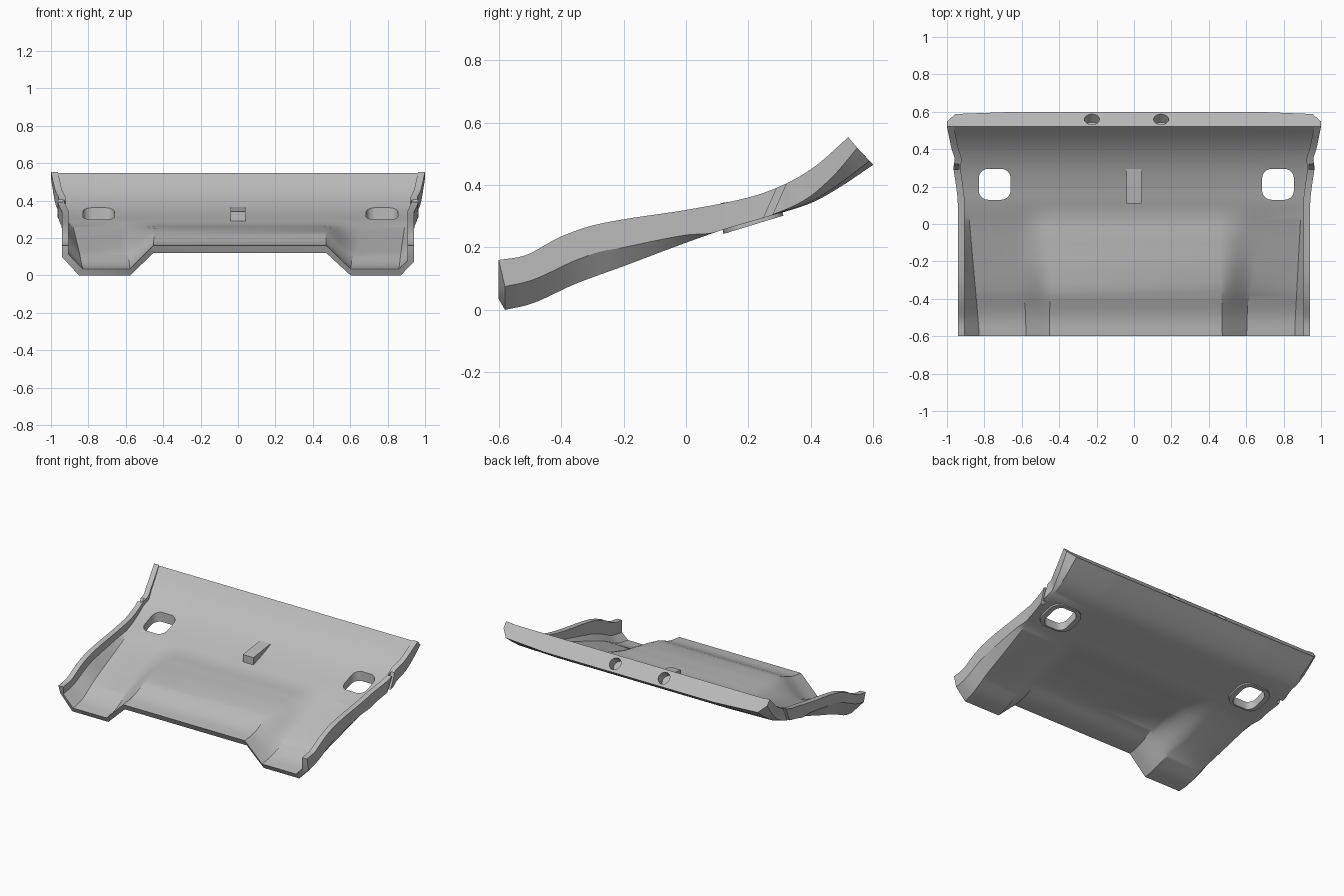
import bpy, bmesh, math
from mathutils import Matrix, Vector

if "Cube" in bpy.data.objects:
    bpy.data.objects.remove(bpy.data.objects["Cube"], do_unlink=True)

grey = bpy.data.materials.new("plain_grey")
grey.use_nodes = True
colour = (0.5, 0.5, 0.5, 1)
grey.diffuse_color = colour
grey.node_tree.nodes["Principled BSDF"].inputs["Base Color"].default_value = colour


def curve(*pts):
    """Smooth function through (y, value) points that never overshoots."""
    slopes = [(b[1] - a[1]) / (b[0] - a[0]) for a, b in zip(pts, pts[1:])]
    tang = [slopes[0]]
    for a, b in zip(slopes, slopes[1:]):
        tang.append(2 * a * b / (a + b) if a * b > 0 else 0)
    tang.append(slopes[-1])

    def value(y):
        y = min(max(y, pts[0][0]), pts[-1][0])
        i = 0
        while i < len(pts) - 2 and y > pts[i + 1][0]:
            i += 1
        (y0, a), (y1, b) = pts[i], pts[i + 1]
        h = y1 - y0
        u = (y - y0) / h
        return (a * (1 + 2 * u) * (1 - u) ** 2 + tang[i] * h * u * (1 - u) ** 2
                + b * u * u * (3 - 2 * u) + tang[i + 1] * h * u * u * (u - 1))
    return value


# Lengthwise profiles
floor_top = curve((-.6, .035), (-.51, .05), (-.35, .12), (-.2, .175), (0, .247), (.11, .292),
                  (.2, .322), (.3, .365), (.38, .413), (.45, .472), (.52, .548))
floor_low = curve((-.58, 0), (-.51, .015), (-.35, .085), (-.2, .14), (0, .215), (.12, .257),
                  (.25, .295), (.4, .342), (.48, .385), (.6, .465))
rim_top = curve((-.6, .16), (-.53, .17), (-.4, .235), (-.3, .27), (-.2, .29), (0, .32),
                (.2, .36), (.3, .395), (.4, .45), (.52, .553))
rise = curve((-.6, .125), (-.53, .122), (-.4, .117), (-.25, .09), (-.1, .05), (.11, 0), (.52, 0))
lift = curve((-.6, 1), (-.3, 1), (-.2, .8), (0, .33), (.1, 0), (.52, 0))
lean = curve((-.6, .02), (-.52, .005), (-.45, 0), (.25, 0), (.4, .025), (.52, .08))
rim_x = curve((-.6, .942), (.1, .942), (.25, .958), (.3, .965), (.34, .958), (.4, .975), (.52, 1))
corner = curve((-.6, 0), (.22, 0), (.52, 1))
soften = curve((-.6, 0), (-.45, .1), (-.2, 1), (.52, 1))
RAMP = 6


def half_section(y, side):
    """Top and bottom points of one half, from the rim to the raised middle."""
    right = side < 0
    xo, zt = rim_x(y), floor_top(y)
    xi = xo - .037
    out_lift, in_lift, base = (.1, .075, .83) if right else (.075, .04, .86)
    mix = (y + .6) / 1.12
    inset = xi - base if y < -.55 else (.905 - base) * max(0, 1 - (y + .55) / .85)
    yb = y + lean(y)

    def low(x, extra, f):
        f = 1 - (1 - f) * corner(y)
        z = zt + (floor_low(yb) - zt) * f + extra
        return (side * x, y + lean(y) * f, z)

    top = [(side * xi, y, rim_top(y)),
           (side * xi, y, zt + in_lift * lift(y) + .001),
           (side * (xi - max(inset, .01)), y, zt)]
    bot = [(side * xo, y, rim_top(y)),
           low(xo, out_lift * lift(y), .35),
           low((.85 if right else .87) * (1 - mix) + .955 * mix, 0, .85)]
    # Ramp from the channel up to the middle
    foot, head = (.577, .452) if right else (.602, .472)
    spread = .05 * soften(y)
    foot, head = foot + spread, head - spread * .3
    for i in range(RAMP + 1):
        u = i / RAMP
        s = u + (u * u * (3 - 2 * u) - u) * soften(y)
        x = foot + (head - foot) * u
        top.append((side * x, y, zt + rise(y) * s))
        bot.append(low(x, .96 * rise(y) * s, 1))
    return top, bot


def finish(bm, name):
    bmesh.ops.recalc_face_normals(bm, faces=bm.faces)
    mesh = bpy.data.meshes.new(name)
    bm.to_mesh(mesh)
    bm.free()
    mesh.materials.append(grey)
    ob = bpy.data.objects.new(name, mesh)
    bpy.context.collection.objects.link(ob)
    return ob


def prism(name, outline, depth, matrix):
    """Outline in local xy, extruded both ways along local z."""
    bm = bmesh.new()
    a = [bm.verts.new(matrix @ Vector((x, y, -depth / 2))) for x, y in outline]
    b = [bm.verts.new(matrix @ Vector((x, y, depth / 2))) for x, y in outline]
    bm.faces.new(a)
    bm.faces.new(b)
    n = len(a)
    for i in range(n):
        j = (i + 1) % n
        bm.faces.new((a[i], a[j], b[j], b[i]))
    return finish(bm, name)


def rounded(w, h, r, seg=6):
    pts = []
    for k, (sx, sy) in enumerate(((1, 1), (-1, 1), (-1, -1), (1, -1))):
        for i in range(seg + 1):
            a = math.pi / 2 * (k + i / seg)
            pts.append((sx * (w / 2 - r) + r * math.cos(a), sy * (h / 2 - r) + r * math.sin(a)))
    return pts


def cut(ob, cutters):
    bpy.context.view_layer.objects.active = ob
    for c in cutters:
        c.hide_render = True
        mod = ob.modifiers.new("cut", 'BOOLEAN')
        mod.operation, mod.solver, mod.object = 'DIFFERENCE', 'EXACT', c
        bpy.ops.object.modifier_apply(modifier=mod.name)


def smooth(ob, angle=28):
    bpy.ops.object.select_all(action='DESELECT')
    ob.select_set(True)
    bpy.context.view_layer.objects.active = ob
    bpy.ops.object.shade_smooth_by_angle(angle=math.radians(angle))


# Main shell, lofted from front to back
bm = bmesh.new()
STEPS = 56
rows = []
for k in range(STEPS + 1):
    y = -.6 + 1.12 * k / STEPS
    (rt, rb), (lt, lb) = half_section(y, -1), half_section(y, 1)
    rows.append(([bm.verts.new(p) for p in rt + lt[::-1]],
                 [bm.verts.new(p) for p in rb + lb[::-1]]))
count = len(rows[0][0])
for (t0, b0), (t1, b1) in zip(rows, rows[1:]):
    for i in range(count - 1):
        bm.faces.new((t0[i], t0[i + 1], t1[i + 1], t1[i]))
        bm.faces.new((b0[i], b1[i], b1[i + 1], b0[i + 1]))
    for e in (0, -1):
        bm.faces.new((t0[e], t1[e], b1[e], b0[e]))
for t, b in (rows[0], rows[-1]):
    for i in range(count - 1):
        bm.faces.new((t[i], b[i], b[i + 1], t[i + 1]))
shell = finish(bm, "shell")

# Handle openings, round sockets in the rear edge, and notches in the rims
windows = [prism("opening_cutter", rounded(.17, .165, .05), 1, Matrix.Translation((x, .212, .3)))
           for x in (-.745, .77)]
circle = [(.04 * math.cos(a * math.tau / 24), .04 * math.sin(a * math.tau / 24)) for a in range(24)]
sockets = [prism("socket_cutter", circle, .12,
                 Matrix.Translation((x, .56, .507)) @ Matrix.Rotation(math.radians(-47), 4, 'X'))
           for x in (-.225, .145)]
slot = [(-.05, -.011), (.05, -.011), (.05, .011), (-.05, .011)]
notches = [prism("notch_cutter", slot, .4,
                 Matrix.Translation((s * .985, .285, .35)) @ Matrix.Rotation(math.radians(-24), 4, 'X'))
           for s in (-1, 1)]
cut(shell, windows + sockets + notches)
smooth(shell)

# Rounded pads around the openings on the underside
for side, x, hole in (("right", -.745, windows[0]), ("left", .77, windows[1])):
    pad = prism(side + "_opening_pad", rounded(.24, .2, .07), .03,
                Matrix.Translation((x, .212, .287)) @ Matrix.Rotation(math.radians(17), 4, 'X'))
    cut(pad, [hole])
    smooth(pad)

for c in windows + sockets + notches:
    bpy.data.objects.remove(c, do_unlink=True)

# Wedge-shaped catch on the upper surface; local xy maps to world yz
wedge = [(.11, .28), (.11, .342), (.295, .367), (.295, .34)]
to_side = Matrix(((0, 0, 1, 0), (1, 0, 0, 0), (0, 1, 0, 0), (0, 0, 0, 1)))
prism("center_catch", wedge, .08, to_side)
